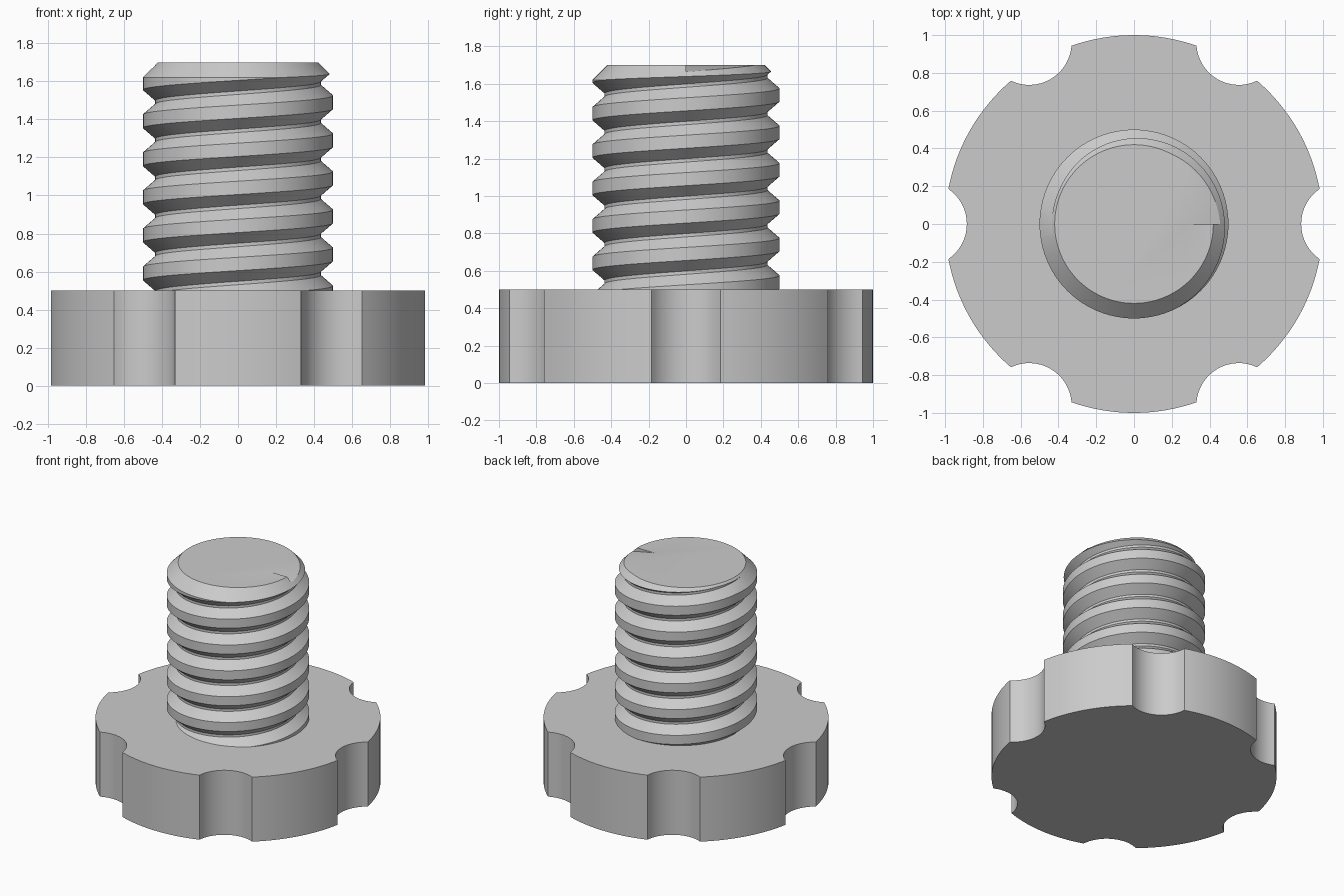
import bpy
import bmesh
from math import sin, cos, tau, pi, radians, acos, atan2

cube = bpy.data.objects.get("Cube")
if cube:
    bpy.data.objects.remove(cube, do_unlink=True)

# Material
grey = bpy.data.materials.new("plain_grey")
grey.use_nodes = True
grey.diffuse_color = (0.6, 0.6, 0.6, 1)
grey.node_tree.nodes["Principled BSDF"].inputs["Base Color"].default_value = (0.6, 0.6, 0.6, 1)


def make_object(name, bm):
    bmesh.ops.recalc_face_normals(bm, faces=bm.faces[:])
    mesh = bpy.data.meshes.new(name)
    bm.to_mesh(mesh)
    bm.free()
    mesh.materials.append(grey)
    obj = bpy.data.objects.new(name, mesh)
    bpy.context.collection.objects.link(obj)
    return obj


def activate(obj):
    bpy.ops.object.select_all(action='DESELECT')
    obj.select_set(True)
    bpy.context.view_layer.objects.active = obj


def smooth(obj):
    activate(obj)
    bpy.ops.object.shade_smooth_by_angle(angle=radians(30))


# Knob head: a disc with six round finger notches
HEAD_TOP, NOTCH_R, NOTCH_DIST = 0.5, 0.225, 1.11
half = acos((NOTCH_DIST ** 2 + 1 - NOTCH_R ** 2) / (2 * NOTCH_DIST))
spread = pi - atan2(sin(half), cos(half) - NOTCH_DIST)
outline = []
for n in range(6):
    phi = n * tau / 6
    for k in range(17):
        a = phi + pi + spread * (1 - k / 8)
        outline.append((NOTCH_DIST * cos(phi) + NOTCH_R * cos(a),
                        NOTCH_DIST * sin(phi) + NOTCH_R * sin(a)))
    for k in range(1, 16):
        a = phi + half + (tau / 6 - 2 * half) * k / 16
        outline.append((cos(a), sin(a)))

bm = bmesh.new()
base = bm.faces.new([bm.verts.new((x, y, 0)) for x, y in outline])
top = bmesh.ops.extrude_face_region(bm, geom=[base], use_keep_orig=True)
for v in top["geom"]:
    if isinstance(v, bmesh.types.BMVert):
        v.co.z = HEAD_TOP
smooth(make_object("knob_head", bm))

# Threaded stem: a right-handed helical sweep, longer than needed
STEPS, TURNS, PITCH = 96, 8, 0.2
CREST, ROOT = 0.5, 0.435
profile = [(CREST, -0.035), (CREST, 0.035), (ROOT, 0.091), (ROOT, 0.109)]
START = 0.19 - PITCH / 2          # crest height at angle zero, first turn
bm = bmesh.new()
rows = []
for i in range(STEPS * (TURNS + 1) + 1):
    a = i * tau / STEPS
    z0 = START + PITCH * i / STEPS
    rows.append([bm.verts.new((r * cos(a), r * sin(a), z0 + z)) for r, z in profile])
for i in range(STEPS * TURNS):
    left = rows[i] + [rows[i + STEPS][0]]
    right = rows[i + 1] + [rows[i + 1 + STEPS][0]]
    for j in range(4):
        bm.faces.new((left[j], right[j], right[j + 1], left[j + 1]))
bmesh.ops.delete(bm, geom=[v for v in bm.verts if not v.link_faces], context='VERTS')

# Close both ends with fans to the axis
rims = [e for e in bm.edges if e.is_boundary]
middle = START + PITCH * TURNS / 2
for is_upper in (False, True):
    rim = [e for e in rims if (e.verts[0].co.z > middle) == is_upper]
    heights = [e.verts[0].co.z for e in rim]
    apex = bm.verts.new((0, 0, (min(heights) + max(heights)) / 2))
    for e in rim:
        bm.faces.new((e.verts[0], e.verts[1], apex))
stem = make_object("threaded_stem", bm)

# Envelope that trims the stem to length and chamfers its tip
bm = bmesh.new()
rings = []
for r, z in ((0.54, 0.42), (0.54, 1.58), (0.42, 1.7)):
    rings.append([bm.verts.new((r * cos(k * tau / STEPS), r * sin(k * tau / STEPS), z))
                  for k in range(STEPS)])
for low, high in zip(rings, rings[1:]):
    for k in range(STEPS):
        n = (k + 1) % STEPS
        bm.faces.new((low[k], low[n], high[n], high[k]))
bm.faces.new(rings[0])
bm.faces.new(rings[-1])
envelope = make_object("stem_envelope", bm)
envelope.hide_render = True

trim = stem.modifiers.new("trim", 'BOOLEAN')
trim.operation = 'INTERSECT'
trim.solver = 'EXACT'
trim.object = envelope
activate(stem)
bpy.ops.object.modifier_apply(modifier=trim.name)
bpy.data.objects.remove(envelope, do_unlink=True)
smooth(stem)
